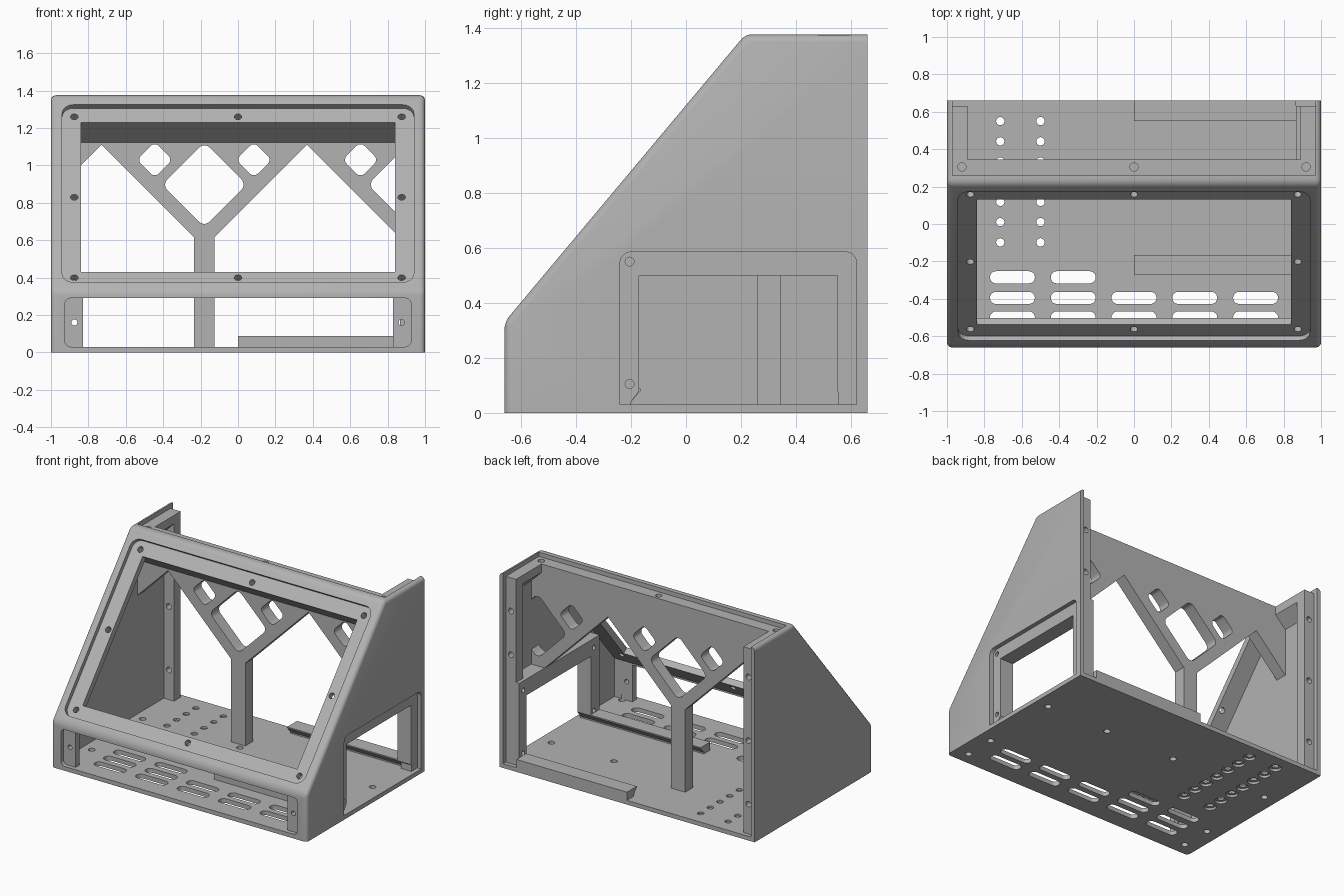
import bpy, bmesh, math
from mathutils import Matrix, Vector

if "Cube" in bpy.data.objects:
    bpy.data.objects.remove(bpy.data.objects["Cube"], do_unlink=True)

grey = bpy.data.materials.new("plain grey")
grey.use_nodes = True
COLOUR = (0.45, 0.45, 0.45, 1)
grey.diffuse_color = COLOUR
grey.node_tree.nodes["Principled BSDF"].inputs["Base Color"].default_value = COLOUR


# Drawing planes: (u, v, depth) axes plus origin
def frame(u, v, w, origin=(0, 0, 0)):
    m = Matrix((u, v, w)).transposed().to_4x4()
    m.translation = Vector(origin)
    return m


X, Y, Z = Vector((1, 0, 0)), Vector((0, 1, 0)), Vector((0, 0, 1))
FRONT, SIDE, FLOOR = frame(X, Z, Y), frame(Y, Z, X), frame(X, Y, Z)
W, H = 0.66, 1.375                      # half depth and height
KNEE, BROW = Vector((0, -W, 0.33)), Vector((0, 0.215, H))
RISE = (BROW - KNEE).normalized()
INWARD = Vector((0, RISE.z, -RISE.y))
SLOPE = frame(X, RISE, INWARD, KNEE)


def on_slope(t, n):
    p = KNEE + RISE * t + INWARD * n
    return p.y, p.z


def prisms(name, outlines, a, b, plane):
    """Extrude one or more flat outlines from depth a to depth b."""
    bm = bmesh.new()
    for pts in outlines:
        lo = [bm.verts.new(plane @ Vector((u, v, a))) for u, v in pts]
        hi = [bm.verts.new(plane @ Vector((u, v, b))) for u, v in pts]
        bm.faces.new(lo)
        bm.faces.new(hi[::-1])
        for i in range(len(pts)):
            j = (i + 1) % len(pts)
            bm.faces.new((lo[j], lo[i], hi[i], hi[j]))
    bmesh.ops.recalc_face_normals(bm, faces=bm.faces)
    me = bpy.data.meshes.new(name)
    bm.to_mesh(me)
    bm.free()
    me.materials.append(grey)
    ob = bpy.data.objects.new(name, me)
    bpy.context.collection.objects.link(ob)
    return ob


def rect(u0, u1, v0, v1):
    return [(u0, v0), (u1, v0), (u1, v1), (u0, v1)]


def rounded(cu, cv, w, h, r, turn=0):
    """Rounded rectangle outline, optionally turned by an angle in degrees."""
    pts, rot = [], Matrix.Rotation(math.radians(turn), 2)
    for k, (sx, sy) in enumerate(((1, 1), (-1, 1), (-1, -1), (1, -1))):
        for i in range(6):
            ang = math.radians(90 * k + 90 * (i + 0.02) / 5.04)
            p = Vector((sx * (w / 2 - r) + r * math.cos(ang),
                        sy * (h / 2 - r) + r * math.sin(ang)))
            p = rot @ p
            pts.append((cu + p.x, cv + p.y))
    return pts


def hole(u, v, r=0.02):
    return rounded(u, v, 2 * r, 2 * r, r * 0.99)


def cut(ob, outlines, a, b, plane):
    cutter = prisms("cutter", outlines, a, b, plane)
    cutter.hide_render = True
    mod = ob.modifiers.new("cut", 'BOOLEAN')
    mod.operation, mod.solver, mod.object = 'DIFFERENCE', 'EXACT', cutter
    bpy.context.view_layer.objects.active = ob
    bpy.ops.object.modifier_apply(modifier=mod.name)
    bpy.data.objects.remove(cutter, do_unlink=True)


# Outer shell with softened front, slope and top edges
shell = prisms("enclosure_shell", [[(-W, 0), (W, 0), (W, H), (BROW.y, BROW.z), (KNEE.y, KNEE.z)]],
               -1, 1, SIDE)
bm = bmesh.new()
bm.from_mesh(shell.data)
soft = [e for e in bm.edges
        if (e.verts[0].co + e.verts[1].co).z > 0.1
        and not all(v.co.y > W - 0.01 for v in e.verts)]
bmesh.ops.bevel(bm, geom=soft, offset=0.027, segments=4, profile=0.5, affect='EDGES')
bm.to_mesh(shell.data)
bm.free()

# Cavity, open at the back and the rear of the top
WALL, FLOOR_Z, BACK = 0.97, 0.03, 0.63
TRUSS = (0.26, 0.345)
WIN_LOW, WIN_TOP = 0.155, 1.198
beam_z = on_slope(WIN_TOP, 0.197)[1]
cut(shell, [[(-0.585, FLOOR_Z), (0.9, FLOOR_Z), (0.9, 1.6), (TRUSS[1], 1.6), (TRUSS[1], beam_z),
             (TRUSS[0], beam_z), on_slope(WIN_TOP, 0.075), on_slope(0.027, 0.075)]],
    -WALL, WALL, SIDE)

# Sloped display opening with its seat and screw holes
cut(shell, [rounded(0, 0.678, 1.88, 1.238, 0.06)], -0.1, 0.03, SLOPE)
cut(shell, [rect(-0.84, 0.84, WIN_LOW, WIN_TOP)], 0, 0.19, SLOPE)
cut(shell, [hole(x, t) for x in (-0.875, 0, 0.875) for t in (0.116, 0.677, 1.238)
            if x or t != 0.677], 0, 0.1, SLOPE)

# Front lower opening
cut(shell, [rounded(0, 0.16, 1.85, 0.26, 0.03)], -0.8, -0.63, FRONT)
cut(shell, [rect(-0.83, 0.83, FLOOR_Z, 0.29)], -0.8, -0.55, FRONT)
cut(shell, [hole(x, 0.16, 0.016) for x in (-0.875, 0.875)], -0.8, -0.55, FRONT)

# Seat and screw holes for the top cover
cut(shell, [rect(-WALL, WALL, TRUSS[0], 0.9)], H - 0.03, 1.6, FLOOR)
cut(shell, [hole(x, 0.305, 0.022) for x in (-0.92, 0, 0.92)], H - 0.12, 1.6, FLOOR)

# Floor vents, mounting holes and counterbores
vents = [rounded(0.325 * i, y, 0.24, 0.065, 0.032)
         for y in (-0.285, -0.395, -0.5) for i in range(-2, 3) if y < -0.3 or i < 0]
mounts = [(x, 0.55 - 0.108 * i) for x in (-0.715, -0.5) for i in range(7)]
feet = [(x, y) for x in (-0.9, 0.9) for y in (-0.57, -0.35, 0.22)] + [(-0.14, 0.22), (0.41, 0.22)]
cut(shell, vents + [hole(*p, 0.022) for p in mounts + feet], -0.1, 0.06, FLOOR)
cut(shell, [hole(*p, 0.04) for p in mounts], -0.1, 0.016, FLOOR)

# Side access opening in the +x wall
SEAT_TOP = 0.585
seat = [p for p in rounded(0.19, 0.3075, 0.86, 0.555, 0.04) if p[1] > 0.3]
cut(shell, [seat + [(-0.24, FLOOR_Z), (0.62, FLOOR_Z)]], 0.96, 1.1, SIDE)
pad = prisms("side_opening_frame", [rect(-0.27, BACK, FLOOR_Z, 0.615)], 0.865, WALL, SIDE)
cut(pad, [[(-0.2, 0), (0.585, 0), (0.585, 0.04), (0.55, 0.08), (0.55, 0.5),
           (-0.17, 0.5), (-0.17, 0.08), (-0.2, 0.04)]], 0.8, 1.1, SIDE)
cut(pad, [hole(y, z, 0.016) for y in (-0.205, 0.585) for z in (0.105, 0.55)], 0.8, 1.1, SIDE)

# Branching support below the brow
POST, HALF, PITCH, FORK = -0.18, 0.055, 1.1, 0.615
valley = beam_z - 0.012
truss = prisms("branching_support", [[
    (-WALL, beam_z), (-WALL, valley - 0.24), (POST - PITCH / 2, valley),
    (POST - HALF, FORK), (POST - HALF, FLOOR_Z), (POST + HALF, FLOOR_Z), (POST + HALF, FORK),
    (POST + PITCH / 2, valley), (0.865, FORK), (WALL, FORK), (WALL, beam_z)]], *TRUSS, FRONT)
diamonds = []
for c in (POST, POST + PITCH):
    diamonds.append(rounded(c, 0.897, 0.32, 0.32, 0.04, 45))
    diamonds += [rounded(c + s * 0.265, 1.03, 0.135, 0.135, 0.03, 45)
                 for s in (-1, 1) if c + s * 0.265 < 1]
cut(truss, diamonds, 0.2, 0.4, FRONT)

# Back flanges and top ledges on both side walls
for s, side, heights in ((-1, "right", (0.24, 0.69, 1.14)), (1, "left", (0.5, 0.8, 1.11))):
    flange = prisms(side + "_back_flange", [rect(*sorted((s * 0.89, s * WALL)), FLOOR_Z, H - 0.03)],
                    0.555, BACK, FRONT)
    cut(flange, [hole(s * 0.93, z) for z in heights], 0.5, 0.7, FRONT)
    top = H - 0.03
    prisms(side + "_top_ledge", [[(s * WALL, top), (s * 0.89, top), (s * 0.89, top - 0.06),
                                  (s * WALL, top - 0.14)]], TRUSS[1], 0.555, FRONT)

# Undercut guide rails on the floor
for name, outer, top_y, low_y in (("front_rail", -0.27, -0.165, -0.2), ("back_rail", W, 0.55, 0.585)):
    prisms(name, [[(outer, FLOOR_Z), (low_y, FLOOR_Z), (low_y, 0.04), (top_y, 0.08),
                   (top_y, 0.088), (outer, 0.088)]], 0, 0.865, SIDE)

# Smooth rounded edges, keep the rest crisp
bpy.ops.object.select_all(action='DESELECT')
for ob in bpy.context.collection.objects:
    if ob.type == 'MESH' and grey.name in ob.data.materials:
        ob.select_set(True)
        bpy.context.view_layer.objects.active = ob
bpy.ops.object.shade_smooth_by_angle(angle=math.radians(30))
